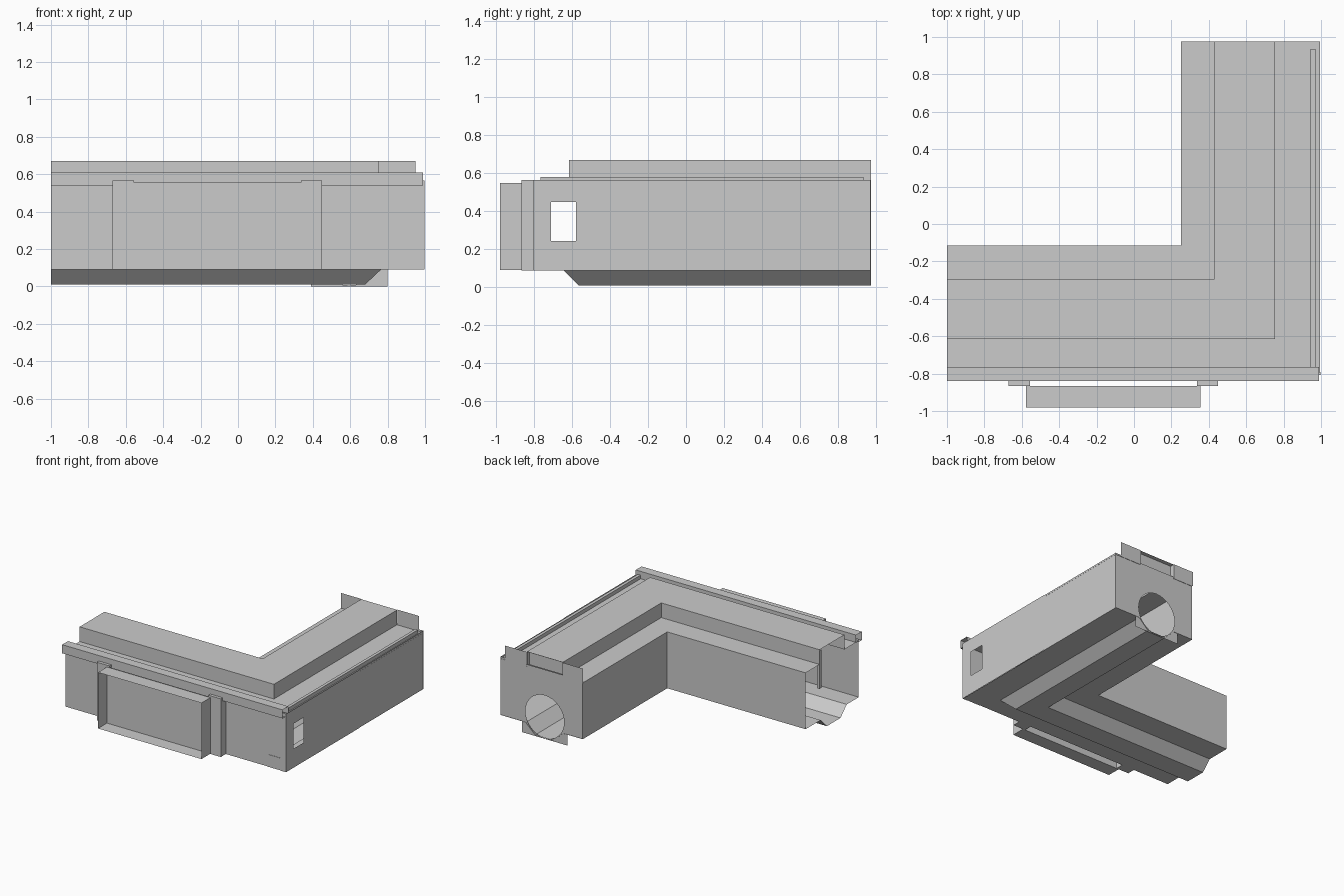
import bpy, math
from mathutils import Matrix

if "Cube" in bpy.data.objects:
    bpy.data.objects.remove(bpy.data.objects["Cube"])


def mesh_obj(name, verts, faces):
    me = bpy.data.meshes.new(name)
    me.from_pydata(verts, [], faces)
    me.update()
    ob = bpy.data.objects.new(name, me)
    bpy.context.collection.objects.link(ob)
    return ob


def sweep_corner(name, profile, y_end=0.975):
    """Sweep a sheet profile of (x on side arm, y on front arm, z) round the L corner."""
    verts, faces = [], []
    for x, y, z in profile:
        verts += [(-1, y, z), (x, y, z), (x, y_end, z)]
    for i in range(len(profile) - 1):
        a = i * 3
        faces += [(a, a + 1, a + 4, a + 3), (a + 1, a + 2, a + 5, a + 4)]
    return mesh_obj(name, verts, faces)


def fold(name, profile, axis, a, b):
    """Straight folded sheet: profile points (u, z) pulled along x or y."""
    verts = []
    for u, z in profile:
        verts += [(a, u, z), (b, u, z)] if axis == 'x' else [(u, a, z), (u, b, z)]
    faces = [(2 * i, 2 * i + 1, 2 * i + 3, 2 * i + 2) for i in range(len(profile) - 1)]
    return mesh_obj(name, verts, faces)


def box(name, x0, x1, y0, y1, z0, z1):
    v = [(x, y, z) for x in (x0, x1) for y in (y0, y1) for z in (z0, z1)]
    return mesh_obj(name, v, [(0, 1, 3, 2), (4, 6, 7, 5), (0, 4, 5, 1),
                              (2, 3, 7, 6), (0, 2, 6, 4), (1, 5, 7, 3)])


def plate(name, loops, matrix):
    """Flat sheet filled between an outline and its holes."""
    cu = bpy.data.curves.new(name + "_outline", 'CURVE')
    cu.dimensions, cu.fill_mode = '2D', 'BOTH'
    for pts in loops:
        sp = cu.splines.new('POLY')
        sp.points.add(len(pts) - 1)
        for p, q in zip(sp.points, pts):
            p.co = (q[0], q[1], 0, 1)
        sp.use_cyclic_u = True
    tmp = bpy.data.objects.new(name + "_tmp", cu)
    bpy.context.collection.objects.link(tmp)
    dg = bpy.context.evaluated_depsgraph_get()
    me = bpy.data.meshes.new_from_object(tmp.evaluated_get(dg))
    bpy.data.objects.remove(tmp)
    me.transform(matrix)
    me.name = name
    ob = bpy.data.objects.new(name, me)
    bpy.context.collection.objects.link(ob)
    return ob


def rect(a0, a1, b0, b1):
    return [(a0, b0), (a1, b0), (a1, b1), (a0, b1)]


# (u, v) -> (y, z) on a plane of constant x, and (x, z) on a plane of constant y
def on_x(x):
    return Matrix(((0, 0, 1, x), (1, 0, 0, 0), (0, 1, 0, 0), (0, 0, 0, 1)))


def on_y(y):
    return Matrix(((1, 0, 0, 0), (0, 0, -1, y), (0, 1, 0, 0), (0, 0, 0, 1)))


# floor with trough, inner walls, ledges and raised roof in one folded shell
sweep_corner("corridor_shell", [
    (0.995, -0.80, 0.09), (0.765, -0.645, 0.09), (0.68, -0.565, 0.01),
    (0.51, -0.39, 0.01), (0.43, -0.31, 0.09), (0.25, -0.115, 0.09),
    (0.25, -0.115, 0.55), (0.43, -0.295, 0.55), (0.43, -0.295, 0.67),
    (0.755, -0.615, 0.67), (0.755, -0.615, 0.55), (0.995, -0.80, 0.55)])

# outer walls
plate("front_wall", [rect(-1, 0.995, 0.09, 0.565)], on_y(-0.80))
plate("side_wall_near", [rect(-0.80, 0.14, 0.09, 0.565),
                         rect(-0.71, -0.58, 0.245, 0.45)], on_x(0.998))
plate("side_wall_far", [rect(0.14, 0.97, 0.09, 0.565)], on_x(0.994))

# back wall with lower tab and round opening
hole = [(0.595 + 0.175 * math.cos(t * math.tau / 32),
         0.18 + 0.175 * math.sin(t * math.tau / 32)) for t in range(32)]
plate("back_wall", [[(0.25, 0.09), (0.39, 0.09), (0.39, 0), (0.80, 0), (0.80, 0.09),
                     (0.995, 0.09), (0.995, 0.565), (0.25, 0.565)], hole], on_y(0.972))

# upright plates either side of the roof end, and recessed cap
for name, x0, x1 in (("roof_end_plate_inner", 0.245, 0.43), ("roof_end_plate_outer", 0.755, 0.95)):
    plate(name, [rect(x0, x1, 0.55, 0.67)], on_y(0.98))
plate("roof_end_cap", [rect(0.43, 0.755, 0.55, 0.67)], on_y(0.94))

# jamb at the open left end
box("left_end_jamb", -1, -0.975, -0.32, -0.295, 0.35, 0.66)

# folded gutter along the front, rail along the side
fold("front_gutter", [(-0.80, 0.54), (-0.84, 0.54), (-0.84, 0.61), (-0.765, 0.61),
                      (-0.765, 0.55)], 'x', -1, 0.99)
fold("side_rail", [(0.945, 0.55), (0.945, 0.58), (0.97, 0.58), (0.97, 0.55)], 'y', -0.765, 0.935)

# front bay: two pilasters, back panel and open-fronted box frame
for name, x0, x1 in (("pilaster_left", -0.67, -0.556), ("pilaster_right", 0.338, 0.45)):
    box(name, x0, x1, -0.865, -0.80, 0.09, 0.565)
plate("bay_back_panel", [rect(-0.556, 0.338, 0.09, 0.555)], on_y(-0.865))
bx0, bx1, bz0, bz1 = -0.578, 0.356, 0.092, 0.55
frame = rect(bx0, bx1, bz0, bz1)
mesh_obj("bay_frame", [(x, y, z) for y in (-0.98, -0.865) for x, z in frame],
         [(i, (i + 1) % 4, (i + 1) % 4 + 4, i + 4) for i in range(4)])

# corner post and small access panel
box("corner_post", 0.95, 0.998, -0.806, -0.79, 0.09, 0.565)
box("access_panel", 0.83, 0.95, -0.803, -0.80, 0.09, 0.19)
